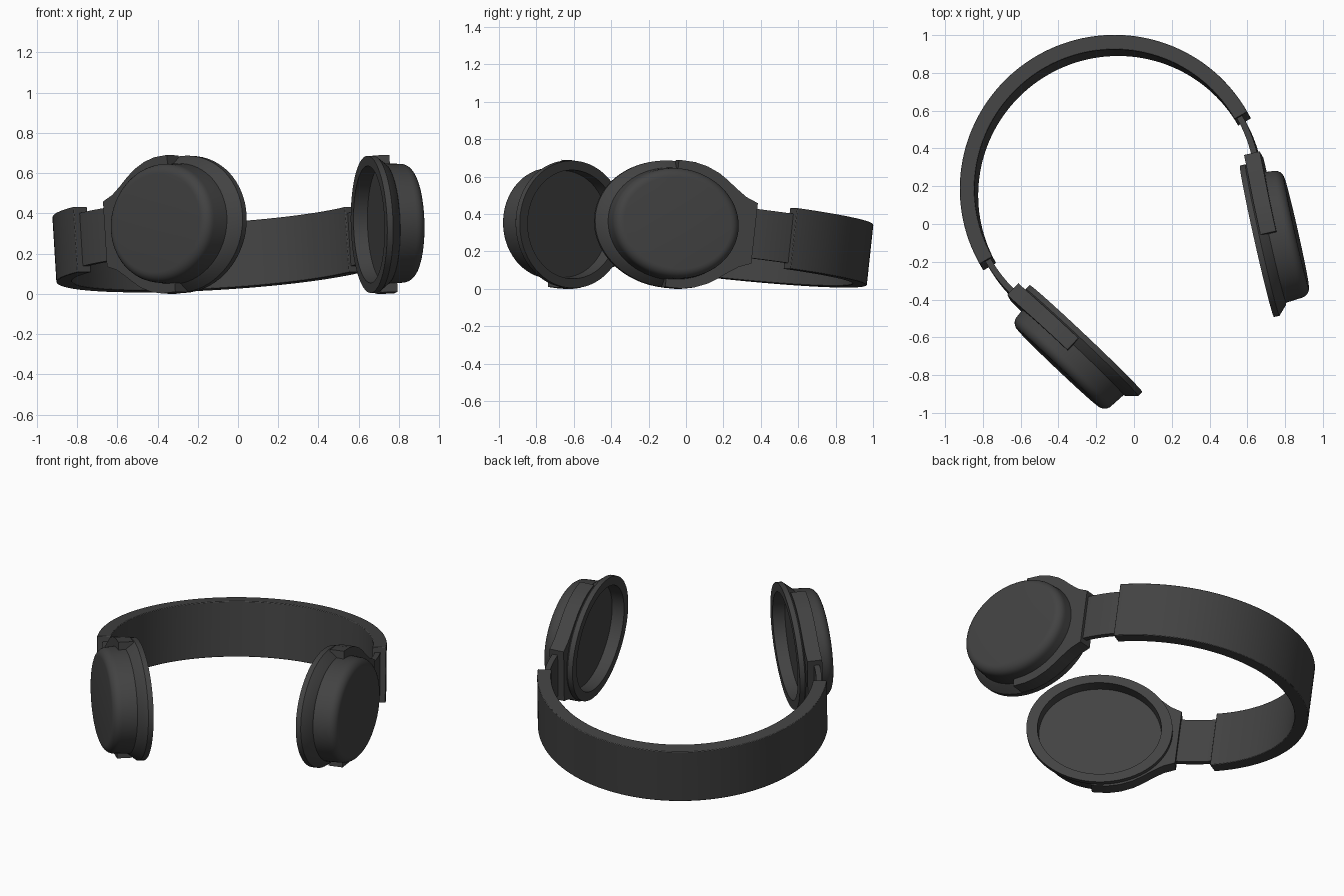
import bpy, bmesh
from math import sin, cos, radians, pi
from mathutils import Matrix, Vector

if "Cube" in bpy.data.objects:
    bpy.data.objects.remove(bpy.data.objects["Cube"])

# Headphone frame: x across the ears, y toward the top of the band, z across the band width
FRAME = (Matrix.Translation((-0.099, 0.174, 0.27))
         @ Matrix.Rotation(radians(29.6), 4, 'Z')
         @ Matrix.Rotation(radians(-7.1), 4, 'X'))
# Cup frame: x along the cup away from the band, y across, z outward from the ear
D, N = Vector((-0.292, -0.956, 0)), Vector((0.956, -0.292, 0))
CUP = Matrix.Translation((0.521, -0.606, 0)) @ Matrix((D, N.cross(D), N)).transposed().to_4x4()

dark = bpy.data.materials.new("dark_plastic")
dark.diffuse_color = (0.055, 0.055, 0.055, 1)
dark.use_nodes = True
dark.node_tree.nodes["Principled BSDF"].inputs["Base Color"].default_value = dark.diffuse_color


def finish(name, bm, local=Matrix(), mirror=True, bevel=0.0):
    bmesh.ops.transform(bm, matrix=local, verts=bm.verts)
    bmesh.ops.recalc_face_normals(bm, faces=bm.faces)
    me = bpy.data.meshes.new(name)
    bm.to_mesh(me)
    bm.free()
    ob = bpy.data.objects.new(name, me)
    bpy.context.collection.objects.link(ob)
    ob.matrix_world = FRAME
    me.materials.append(dark)
    if bevel:
        b = ob.modifiers.new("bevel", 'BEVEL')
        b.width, b.segments = bevel, 2
    if mirror:
        m = ob.modifiers.new("other_side", 'MIRROR')
        m.use_mirror_merge = False
    bpy.ops.object.select_all(action='DESELECT')
    ob.select_set(True)
    bpy.context.view_layer.objects.active = ob
    bpy.ops.object.shade_smooth_by_angle(angle=radians(35))
    return ob


def arc_strip(a0, a1, r_in, r_out, height, steps):
    """Rectangular section swept along an arc."""
    bm = bmesh.new()
    rings = []
    for i in range(steps + 1):
        a = radians(a0 + (a1 - a0) * i / steps)
        rings.append([bm.verts.new((r * cos(a), r * sin(a), z * height / 2))
                      for r, z in ((r_in, -1), (r_out, -1), (r_out, 1), (r_in, 1))])
    for p, q in zip(rings, rings[1:]):
        for j in range(4):
            k = (j + 1) % 4
            bm.faces.new((p[j], p[k], q[k], q[j]))
    bm.faces.new(rings[0])
    bm.faces.new(rings[-1])
    return bm


def oval_lathe(profile, n=72):
    """Stack of ovals (half length, half height, level), capped at both ends."""
    bm = bmesh.new()
    rings = [[bm.verts.new((a * cos(2 * pi * i / n), b * sin(2 * pi * i / n), z))
              for i in range(n)] for a, b, z in profile]
    for p, q in zip(rings, rings[1:]):
        for i in range(n):
            k = (i + 1) % n
            bm.faces.new((p[i], p[k], q[k], q[i]))
    bm.faces.new(rings[0])
    bm.faces.new(rings[-1])
    return bm


# Half-circle headband and thin slider arms
finish("headband", arc_strip(0, 180, 0.737, 0.815, 0.328, 72), mirror=False, bevel=0.004)
finish("slider_arm", arc_strip(-17, 6, 0.75, 0.782, 0.265, 14))

# Ear cup: recessed ear side, flange, cone, then rounded outer shell
R = 0.05
shell = [(0.345 - R * (1 - cos(t)), 0.295 - R * (1 - cos(t)), 0.165 + R * sin(t))
         for t in (radians(15 * i) for i in range(7))]
profile = [(0.345, 0.285, 0.07), (0.35, 0.29, 0.0), (0.412, 0.34, 0.0), (0.412, 0.34, 0.03),
           (0.365, 0.305, 0.075), (0.352, 0.3, 0.08)] + shell
finish("ear_cup", oval_lathe(profile), CUP)

# Fork-shaped yoke gripping the band-side half of the cup
outer = [(0.01, 0.343), (-0.08, 0.341), (-0.15, 0.326), (-0.22, 0.297), (-0.27, 0.265),
         (-0.32, 0.228), (-0.38, 0.188), (-0.445, 0.163)]
outer += [(x, -y) for x, y in reversed(outer)]
inner = [(0.01, -0.292)] + [(-0.352 * sin(t), -0.292 * cos(t))
                            for t in (pi * i / 24 for i in range(1, 24))] + [(0.01, 0.292)]
bm = bmesh.new()
face = bm.faces.new([bm.verts.new((x, y, 0.038)) for x, y in outer + inner])
top = bmesh.ops.extrude_face_region(bm, geom=[face])["geom"]
bmesh.ops.translate(bm, vec=(0, 0, 0.085),
                    verts=[v for v in top if isinstance(v, bmesh.types.BMVert)])
bmesh.ops.triangulate(bm, faces=[f for f in bm.faces if len(f.verts) > 4])
finish("yoke", bm, CUP)
